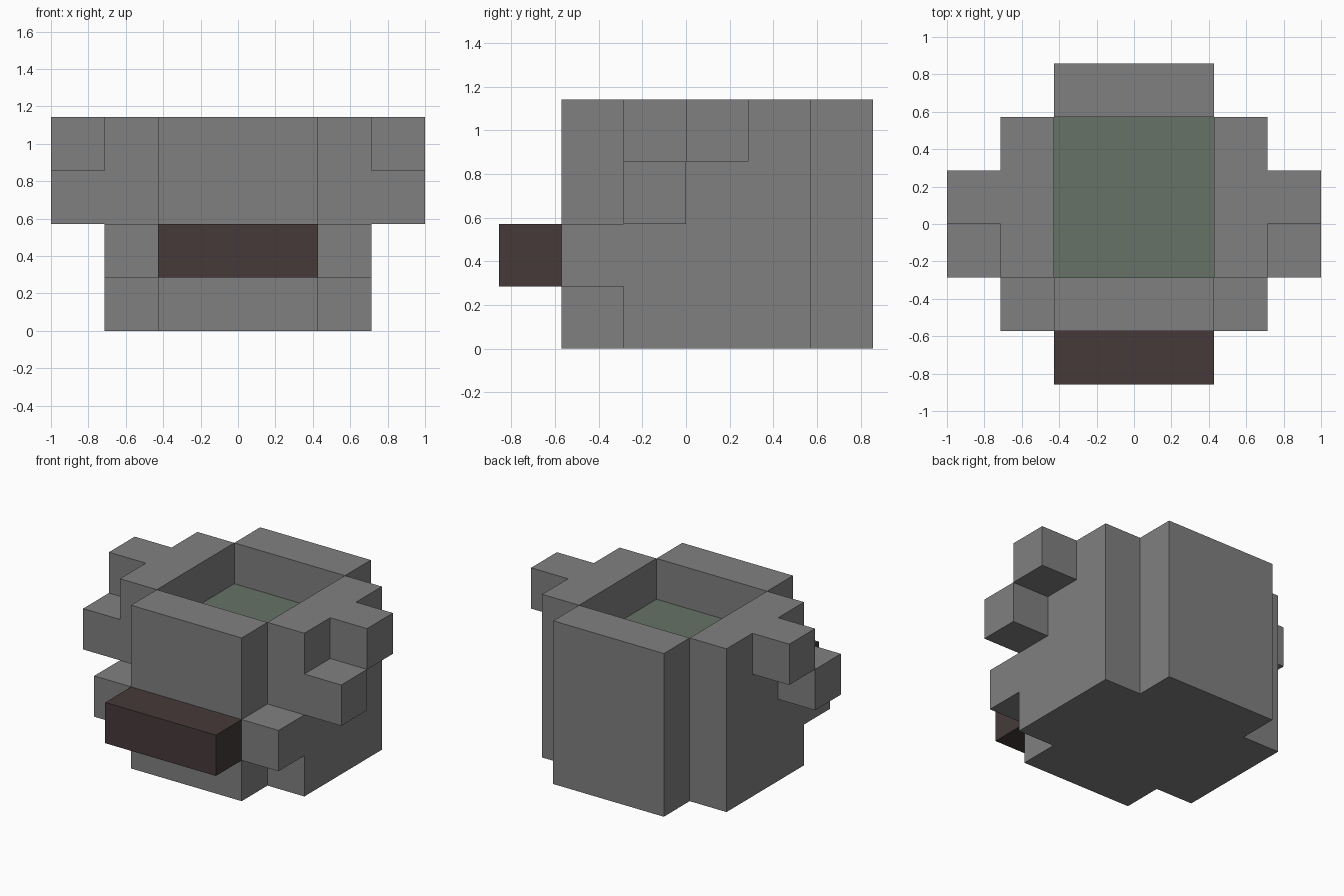
import bpy
import bmesh
from mathutils import Matrix, Vector

cube = bpy.data.objects.get("Cube")
if cube:
    bpy.data.objects.remove(cube, do_unlink=True)

U = 2 / 7  # one block


def material(name, rgb):
    m = bpy.data.materials.new(name)
    m.use_nodes = True
    m.diffuse_color = (*rgb, 1)
    bsdf = next(n for n in m.node_tree.nodes if n.type == 'BSDF_PRINCIPLED')
    bsdf.inputs["Base Color"].default_value = (*rgb, 1)
    return m


stone = material("grey stone", (0.216, 0.216, 0.216))
brown = material("dark brown", (0.061, 0.042, 0.042))
green = material("murky green", (0.133, 0.171, 0.133))


def block(name, lo, hi, mat):
    """Box between two corners given in block units."""
    lo, hi = Vector(lo) * U, Vector(hi) * U
    bm = bmesh.new()
    bmesh.ops.create_cube(bm, size=1)
    bmesh.ops.transform(
        bm, verts=bm.verts,
        matrix=Matrix.Translation((lo + hi) / 2) @ Matrix.Diagonal((*(hi - lo), 1)))
    me = bpy.data.meshes.new(name)
    bm.to_mesh(me)
    bm.free()
    me.materials.append(mat)
    ob = bpy.data.objects.new(name, me)
    bpy.context.collection.objects.link(ob)
    return ob


def block_pair(name, lo, hi, mat):
    """The same box on the left (+x) and right (-x) sides."""
    block("left_" + name, lo, hi, mat)
    block("right_" + name, (-hi[0], lo[1], lo[2]), (-lo[0], hi[1], hi[2]), mat)


# Pot: floor, four walls and the sunken filling
block("pot_floor", (-1.5, -1, 0), (1.5, 2, 1), stone)
block("front_wall", (-1.5, -2, 0), (1.5, -1, 4), stone)
block("back_wall", (-1.5, 2, 0), (1.5, 3, 4), stone)
block_pair("wall", (1.5, -1, 0), (2.5, 2, 4), stone)
block("filling", (-1.5, -1, 1), (1.5, 2, 3), green)

# Stepped handles and front corner blocks
block_pair("handle_upper", (2.5, 0, 3), (3.5, 1, 4), stone)
block_pair("handle_lower", (2.5, -1, 2), (3.5, 0, 3), stone)
block_pair("corner_block", (1.5, -2, 1), (2.5, -1, 2), stone)

# Front bar
block("front_bar", (-1.5, -3, 1), (1.5, -2, 2), brown)
